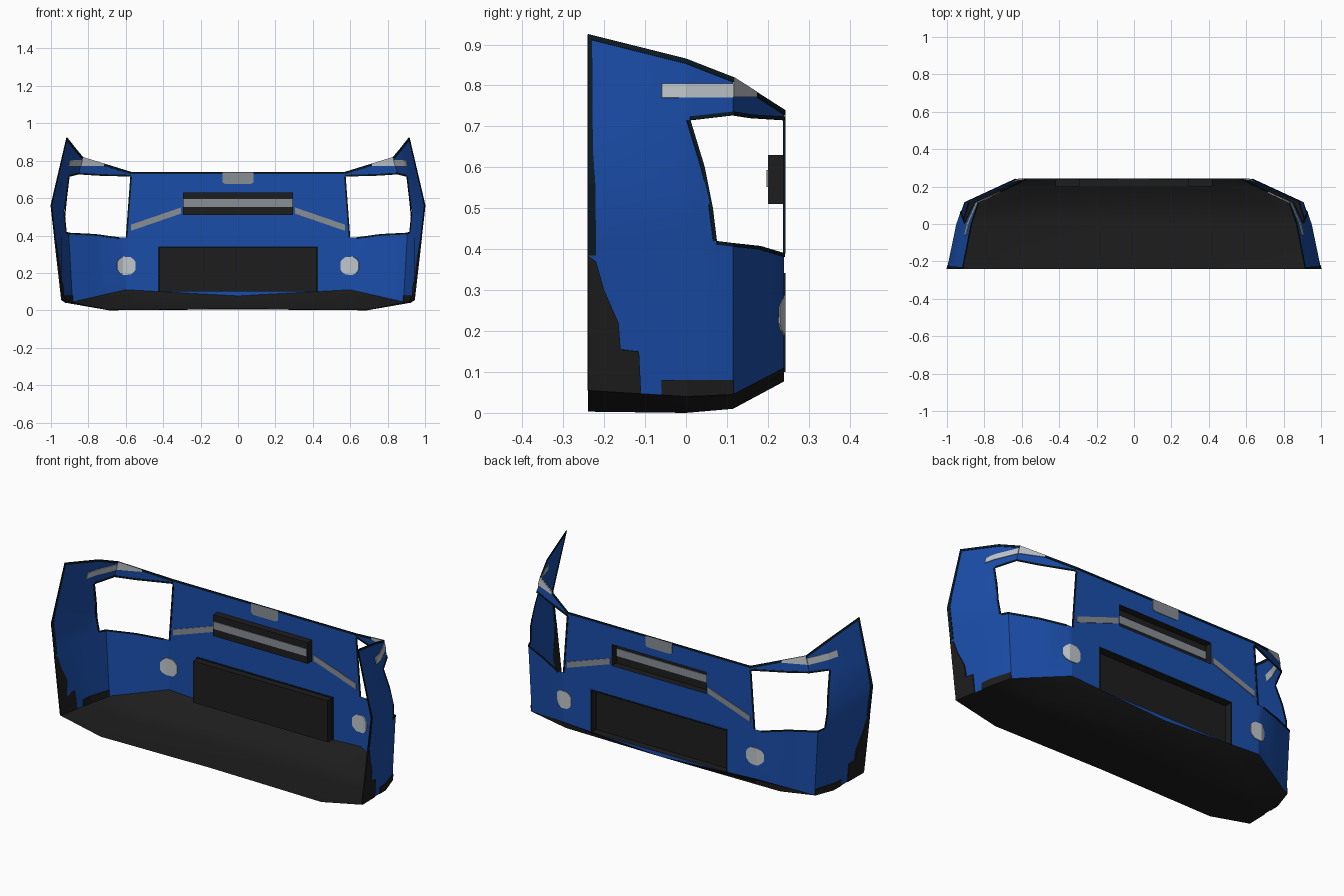
import bpy, bmesh, math

cube = bpy.data.objects.get("Cube")
if cube:
    bpy.data.objects.remove(cube, do_unlink=True)


def material(name, rgb):
    m = bpy.data.materials.new(name)
    m.use_nodes = True
    m.diffuse_color = (*rgb, 1)
    bsdf = m.node_tree.nodes["Principled BSDF"]
    bsdf.inputs["Base Color"].default_value = (*rgb, 1)
    bsdf.inputs["Roughness"].default_value = 0.6
    return m


BLUE = material("blue paint", (0.0105, 0.075, 0.40))
BLACK = material("black plastic", (0.0125, 0.0125, 0.0125))
TRIM = material("dark teal edge", (0.003, 0.011, 0.017))
SILVER = material("silver grey", (0.25, 0.275, 0.30))
LAMP = material("lamp light grey", (0.53, 0.57, 0.60))


def interp(pts, t):
    """Piecewise linear lookup in a list of (t, value)."""
    if t <= pts[0][0]:
        return pts[0][1]
    for (a, va), (b, vb) in zip(pts, pts[1:]):
        if t <= b:
            return va + (vb - va) * (t - a) / (b - a)
    return pts[-1][1]


# Side wall sections: y, then (z, x) at the bottom, widest and top points
SECTIONS = [(-0.24, ((0.055, 0.942), (0.56, 1.0), (0.925, 0.915))),
            (0.0, ((0.04, 0.92), (0.55, 0.95), (0.865, 0.868))),
            (0.115, ((0.045, 0.885), (0.5, 0.91), (0.82, 0.83))),
            (0.24, ((0.11, 0.6), (0.4, 0.635), (0.74, 0.57)))]
FRONT = 0.24


def section(y):
    return [tuple(interp([(s, p[k][i]) for s, p in SECTIONS], y) for i in (0, 1))
            for k in range(3)]


def wall(y, z):
    """Point on the side wall; z is clamped between its lower and upper edges."""
    pts = section(y)
    z = min(max(z, pts[0][0]), pts[2][0])
    return (interp(pts, z), y, z)


def sill(x):
    return 0.077 + 0.055 * x


def add_grid(bm, rows, skip=()):
    vs = [[bm.verts.new(p) for p in row] for row in rows]
    for i in range(len(rows) - 1):
        for j in range(len(rows[0]) - 1):
            if (i, j) not in skip:
                bm.faces.new((vs[i][j], vs[i][j + 1], vs[i + 1][j + 1], vs[i + 1][j]))


def finish(name, bm, mat, thickness=0.0):
    bmesh.ops.remove_doubles(bm, verts=bm.verts, dist=0.0005)
    me = bpy.data.meshes.new(name)
    bm.to_mesh(me)
    bm.free()
    me.materials.append(mat)
    ob = bpy.data.objects.new(name, me)
    bpy.context.collection.objects.link(ob)
    ob.modifiers.new("mirror", 'MIRROR').use_clip = True
    if thickness:
        sol = ob.modifiers.new("thickness", 'SOLIDIFY')
        sol.thickness, sol.offset = thickness, 0
    return ob


def plate(name, mat, *grids):
    """Thin painted detail; trim lies just below the other colours."""
    bm = bmesh.new()
    for g in grids:
        add_grid(bm, g)
    return finish(name, bm, mat, 0.005 if mat == TRIM else 0.007)


def front_rect(x0, x1, z0, z1, y=FRONT):
    return [[(x1, y, z0), (x0, y, z0)], [(x1, y, z1), (x0, y, z1)]]


# Side wall with headlight opening
HOLE_LOW = [(0.075, 0.42), (0.115, 0.415), (0.18, 0.408), (0.24, 0.39)]
HOLE_TOP = [(0.01, 0.715), (0.115, 0.727), (0.16, 0.72), (0.24, 0.715)]
HOLE_REAR = [(0.075, 0.42), (0.065, 0.5), (0.045, 0.6), (0.01, 0.715)]
bm = bmesh.new()
rows = []
for level, rear in enumerate((0.075, 0.075, 0.055, 0.01, 0.01)):
    row = []
    for y in (-0.24, 0.0, rear, 0.115, 0.18, 0.24):
        z = (0, interp(HOLE_LOW, y), max(section(y)[1][0], interp(HOLE_LOW, y)),
             interp(HOLE_TOP, y), 2)[level]
        row.append(wall(y, z))
    rows.append(row)
add_grid(bm, rows, [(i, j) for i in (1, 2) for j in (2, 3, 4)])

# Front panel with the two grille openings
EDGE = [(0.39, 0.6), (0.715, 0.576), (0.74, 0.57)]
rows = []
for z in (0, 0.1, 0.335, 0.39, 0.51, 0.63, 0.715, 0.74):
    xs = (interp(EDGE, z), 0.42, 0.295, 0)
    rows.append([(x, FRONT, max(z, sill(x))) for x in xs])
add_grid(bm, rows, [(1, 1), (1, 2), (4, 2)])
add_grid(bm, [[wall(FRONT, 0), (0.6, FRONT, 0.11)], [wall(FRONT, 0.39), (0.6, FRONT, 0.39)]])
shell = finish("bumper_shell", bm, BLUE)

# Underside tray
bm = bmesh.new()
TRAY = [(-0.24, 0.69, 0.003, 0.01), (0, 0.69, 0, 0.005),
        (0.115, 0.67, 0.01, 0.012), (0.24, 0.42, sill(0.42), sill(0))]
add_grid(bm, [[wall(y, 0), (x, y, z), (0, y, zc)] for y, x, z, zc in TRAY])
tray = finish("underside_tray", bm, BLACK)

for ob, angle in ((shell, 30), (tray, 60)):
    bpy.ops.object.select_all(action='DESELECT')
    ob.select_set(True)
    bpy.context.view_layer.objects.active = ob
    bpy.ops.object.shade_smooth_by_angle(angle=math.radians(angle))

# Recessed grilles, open to the outside
BACK = 0.2
for name, w, z0, z1 in (("upper_grille", 0.295, 0.51, 0.63), ("lower_grille", 0.42, 0.1, 0.335)):
    bm = bmesh.new()
    add_grid(bm, front_rect(0, w, z0, z1, BACK))
    loop = [(0, z0), (w, z0), (w, z1), (0, z1)]
    add_grid(bm, [[(x, y, z) for x, z in loop] for y in (FRONT, BACK)])
    finish(name, bm, BLACK)
plate("grille_bar", SILVER, front_rect(0, 0.292, 0.552, 0.594, BACK))
plate("lower_grille_trim", TRIM, front_rect(0, 0.428, 0.335, 0.342),
      front_rect(0.42, 0.428, 0.1, 0.335))

# Painted front details
plate("front_badge", SILVER, [[(0.083, FRONT, 0.685), (0.07, FRONT, 0.675), (0, FRONT, 0.675)],
                              [(0.083, FRONT, 0.738), (0.07, FRONT, 0.738), (0, FRONT, 0.738)]])
plate("front_accent", SILVER, [[(0.572, FRONT, 0.425 + d), (0.305, FRONT, 0.517 + d)]
                               for d in (0, 0.033)])

# Round fog lamps wrapped over the front crease
CREASE, R = 0.615, 0.052
fog = [[], []]
for x in (0.646, 0.635, CREASE, 0.575, 0.558, 0.547):
    h = math.sqrt(max(R * R - (x - 0.597) ** 2, 0.0004))
    for k, sign in enumerate((-1, 1)):
        fog[k].append((x, FRONT - max(0, x - CREASE) * 0.45, 0.238 + sign * h))
plate("fog_lamp", LAMP, fog)


def ribbon(path, low, high):
    """Strip on the side wall between two height rules."""
    return [[wall(y, f(y)) for y in path] for f in (low, high)]


# Side markers, reaching the top edge in front of the corner
plate("side_marker", LAMP,
      ribbon((-0.06, 0.0, 0.01, 0.06, 0.115), lambda y: 0.77, lambda y: 0.804),
      ribbon((0.115, 0.14, 0.17), lambda y: 0.772, lambda y: 2))

# Dark lower patches on the sides
PATCH = [(-0.24, 0.385), (-0.22, 0.37), (-0.2, 0.3), (-0.165, 0.22),
         (-0.16, 0.155), (-0.115, 0.15), (-0.11, 0.05)]
plate("lower_side_patch", BLACK,
      ribbon([p[0] for p in PATCH], lambda y: 0, lambda y: interp(PATCH, y)),
      ribbon((-0.06, 0, 0.075, 0.115), lambda y: 0, lambda y: 0.08))

# Dark trim along the rear edge, top edge and headlight opening
T = 0.009
REAR_TRIM = [(0.385, 0.02), (0.56, 0.018), (0.64, 0.012), (0.92, 0.01)]
plate("edge_trim", TRIM,
      [[wall(-0.24, z), wall(-0.24 + w, z)] for z, w in REAR_TRIM],
      ribbon((-0.24, -0.12, 0, 0.01, 0.06, 0.115, 0.18, 0.24),
             lambda y: section(y)[2][0] - 0.012, lambda y: 2),
      front_rect(0, 0.57, 0.729, 0.74))
plate("headlight_trim", TRIM,
      ribbon([p[0] for p in HOLE_LOW], lambda y: interp(HOLE_LOW, y) - T,
             lambda y: interp(HOLE_LOW, y)),
      ribbon([p[0] for p in HOLE_TOP], lambda y: interp(HOLE_TOP, y),
             lambda y: interp(HOLE_TOP, y) + T),
      [[wall(y - T, z), wall(y, z)] for y, z in HOLE_REAR],
      [[(interp(EDGE, z) - d, FRONT, z) for d in (0, T)] for z in (0.39, 0.55, 0.715)])
